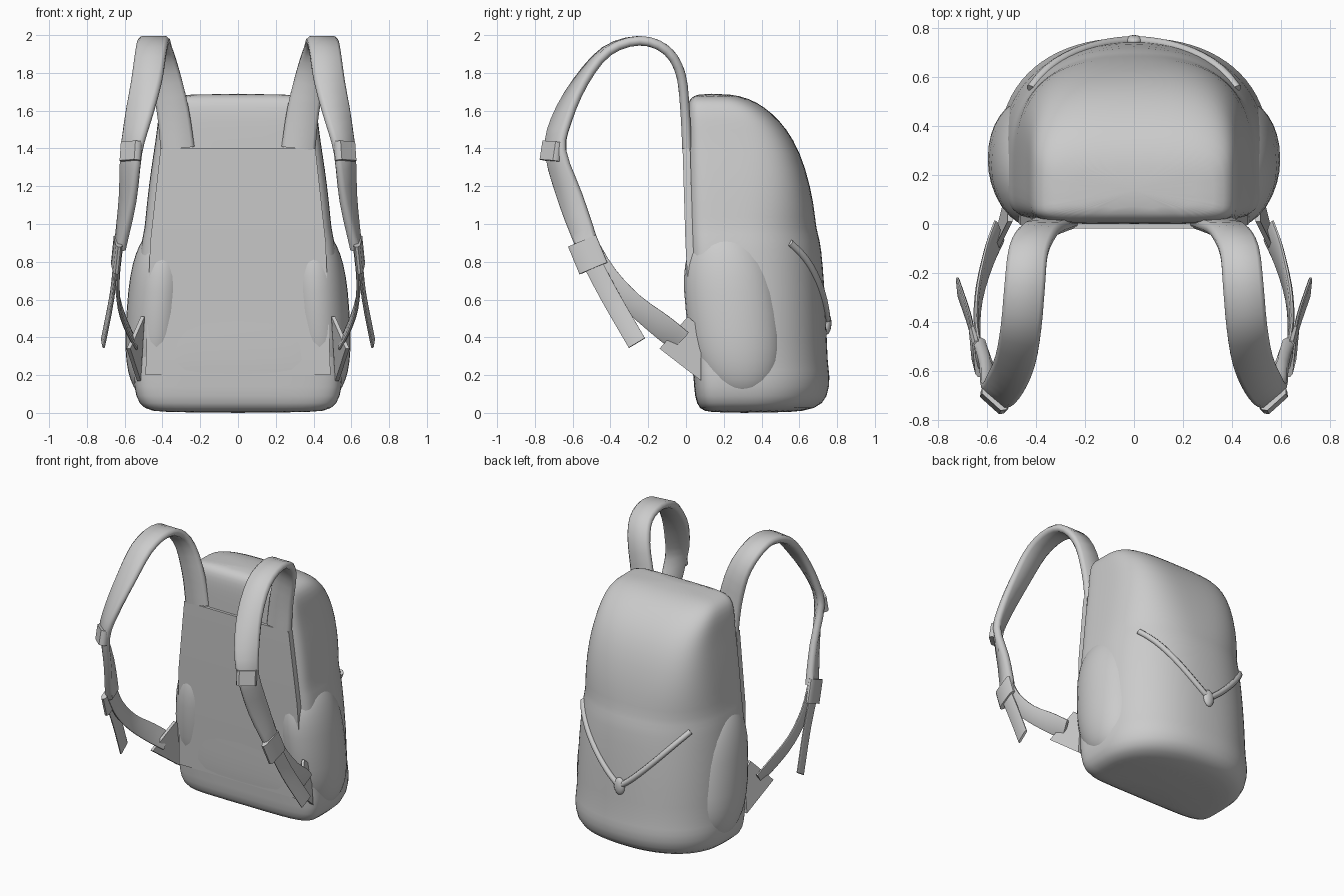
import bpy, bmesh, math
from mathutils import Vector

if "Cube" in bpy.data.objects:
    bpy.data.objects.remove(bpy.data.objects["Cube"])

grey = bpy.data.materials.new("plain_grey")
grey.use_nodes = True
grey.diffuse_color = (0.6, 0.6, 0.6, 1)
grey.node_tree.nodes["Principled BSDF"].inputs["Base Color"].default_value = (0.6, 0.6, 0.6, 1)


def finish(obj, angle=40):
    obj.data.materials.append(grey)
    bpy.ops.object.select_all(action="DESELECT")
    obj.select_set(True)
    bpy.context.view_layer.objects.active = obj
    bpy.ops.object.shade_smooth_by_angle(angle=math.radians(angle))
    return obj


def mirror_x(obj):
    obj.modifiers.new("Mirror", "MIRROR")
    return obj


def loft(name, rings, angle=40):
    """Skin a list of equal-length point rings and cap both ends."""
    bm = bmesh.new()
    loops = [[bm.verts.new(p) for p in ring] for ring in rings]
    n = len(loops[0])
    for a, b in zip(loops, loops[1:]):
        for i in range(n):
            j = (i + 1) % n
            bm.faces.new((a[i], a[j], b[j], b[i]))
    bm.faces.new(loops[0])
    bm.faces.new(loops[-1])
    bmesh.ops.recalc_face_normals(bm, faces=bm.faces)
    mesh = bpy.data.meshes.new(name)
    bm.to_mesh(mesh)
    bm.free()
    obj = bpy.data.objects.new(name, mesh)
    bpy.context.collection.objects.link(obj)
    return finish(obj, angle)


def spline(keys, steps=3):
    """Catmull-Rom resampling of key tuples."""
    keys = [Vector(k) for k in keys]
    ext = [keys[0] * 2 - keys[1]] + keys + [keys[-1] * 2 - keys[-2]]
    out = []
    for a, b, c, d in zip(ext, ext[1:], ext[2:], ext[3:]):
        for s in range(steps):
            t = s / steps
            out.append(b + (c - a) * (t / 2) + (a * 2 - b * 5 + c * 4 - d) * (t * t / 2)
                       + (b * 3 - a - c * 3 + d) * (t ** 3 / 2))
    return out + [keys[-1]]


def ribbon(name, keys, thick):
    """Twisting band; each key is x, y, z, width, twist in degrees."""
    path = spline(keys)
    rings = []
    for i, p in enumerate(path):
        before, after = path[max(i - 1, 0)], path[min(i + 1, len(path) - 1)]
        t = (Vector(after[:3]) - Vector(before[:3])).normalized()
        inward = Vector((1, 0, 0)).cross(t).normalized()
        side = inward.cross(t) * -1
        if side.x < 0:
            side.negate()
        twist = math.radians(p[4])
        across = side * math.cos(twist) + inward * math.sin(twist)
        normal = t.cross(across).normalized()
        corner = [(1, 0.2), (0.8, 0.5), (-0.8, 0.5), (-1, 0.2),
                  (-1, -0.2), (-0.8, -0.5), (0.8, -0.5), (1, -0.2)]
        rings.append([Vector(p[:3]) + across * (u * p[3] / 2) + normal * (v * thick)
                      for u, v in corner])
    return mirror_x(loft(name, rings, 50))


# Bag body: height, half width, front y, back y
SECTIONS = [
    (0, .42, .12, .56), (.02, .50, .07, .69), (.08, .545, .045, .755),
    (.2, .555, .04, .765), (.25, .545, .03, .75), (.5, .545, .02, .745),
    (.8, .525, .01, .725), (.92, .51, .005, .71), (.97, .495, 0, .69),
    (1.1, .485, 0, .68), (1.3, .46, 0, .635), (1.45, .435, 0, .57),
    (1.55, .425, 0, .495), (1.62, .41, .005, .415), (1.665, .375, .02, .335),
    (1.69, .29, .06, .23)]
FRONT = 6


def back_power(z):
    """Rounded rear corners low down, boxier ones towards the lid."""
    return 2.3 + 1.4 * min(max((z - .9) / .6, 0), 1)


def body_ring(z, w, yf, yb, n=40):
    mid = yf + 0.35 * (yb - yf)
    ring = []
    for i in range(n):
        a = math.tau * (i + 0.5) / n
        c, s = math.cos(a), math.sin(a)
        e, depth = (2 / back_power(z), yb - mid) if s > 0 else (2 / FRONT, mid - yf)
        ring.append((math.copysign(abs(c) ** e, c) * w,
                     mid + math.copysign(abs(s) ** e, s) * depth, z))
    return ring


def back_surface(x, z):
    power = back_power(z)
    for a, b in zip(SECTIONS, SECTIONS[1:]):
        if a[0] <= z <= b[0]:
            f = (z - a[0]) / (b[0] - a[0])
            w, yf, yb = [p + (q - p) * f for p, q in zip(a[1:], b[1:])]
            mid = yf + 0.35 * (yb - yf)
            return mid + (yb - mid) * (1 - abs(x / w) ** power) ** (1 / power)


body = loft("bag_body", [body_ring(*s) for s in SECTIONS], 60)
body.modifiers.new("Smooth", "SUBSURF").levels = 1

# Padded panel that rests against the wearer
loft("back_panel", [[(-w, y, z), (w, y, z), (w, y + .04, z), (-w, y + .04, z)]
                    for z, w, y in [(.2, .49, .038), (.9, .465, -.003), (1.4, .41, -.018)]])

# Side pockets, bulging from the flanks
bpy.ops.mesh.primitive_uv_sphere_add(segments=32, ring_count=20, radius=1)
pocket = bpy.context.object
pocket.name = "side_pockets"
for v in pocket.data.vertices:
    x, y = v.co.x, v.co.y
    z = math.copysign(abs(v.co.z) ** 0.75, v.co.z)
    swell = 1.15 - .15 * math.hypot(x, y)
    v.co = (.42 + .17 * x * swell - .03 * z, .25 + .25 * y * swell - .05 * z, .53 + .46 * z)
mirror_x(finish(pocket, 60))

# Shoulder straps: padded upper part, thin lower webbing and loose tail
ribbon("shoulder_straps", [
    (.32, .005, 1.40, .18, 0), (.345, -.005, 1.6, .17, 0), (.39, -.03, 1.8, .16, 0),
    (.43, -.11, 1.925, .16, 0), (.445, -.25, 1.97, .165, 0), (.46, -.42, 1.915, .165, 5),
    (.485, -.56, 1.75, .165, 15), (.53, -.66, 1.55, .16, 32), (.565, -.69, 1.38, .14, 45),
    (.585, -.61, 1.13, .14, 65), (.625, -.52, .88, .12, 83)], .05)
ribbon("lower_webbing", [
    (.625, -.53, .9, .12, 83), (.64, -.42, .73, .11, 85), (.63, -.28, .58, .11, 85),
    (.59, -.13, .46, .13, 80), (.55, -.03, .38, .13, 75)], .02)
ribbon("strap_tails", [
    (.645, -.53, .86, .1, 85), (.665, -.41, .63, .1, 85), (.715, -.26, .37, .1, 85)], .015)

# Buckles
ribbon("upper_buckles", [(.563, -.705, 1.435, .13, 42), (.57, -.72, 1.335, .13, 42)], .055)
ribbon("lower_buckles", [(.635, -.55, .91, .16, 85), (.65, -.49, .765, .16, 85)], .035)

# Triangular anchor tabs at the lower corners
tab = [(.515, .01, .51), (.515, .08, .45), (.535, .08, .17), (.59, -.14, .34)]
mirror_x(loft("anchor_tabs", [tab, [(x - .02, y, z) for x, y, z in tab]]))

# Hanging cord across the rear, with its toggle
cord = bpy.data.curves.new("rear_cord", "CURVE")
cord.dimensions = "3D"
cord.bevel_depth = .02
cord.bevel_resolution = 2
cord.use_fill_caps = True
line = cord.splines.new("POLY")
COUNT, REACH = 25, .42
line.points.add(COUNT - 1)
for i, point in enumerate(line.points):
    u = 2 * i / (COUNT - 1) - 1
    x, z = u * REACH, .48 + .42 * abs(u) ** 1.2
    point.co = (x, back_surface(x, z), z, 1)
cord.materials.append(grey)
cord_obj = bpy.data.objects.new("rear_cord", cord)
bpy.context.collection.objects.link(cord_obj)

bpy.ops.mesh.primitive_uv_sphere_add(segments=16, ring_count=10, radius=1,
                                     location=(0, .745, .475))
toggle = bpy.context.object
toggle.name = "cord_toggle"
toggle.scale = (.04, .025, .06)
finish(toggle, 60)
